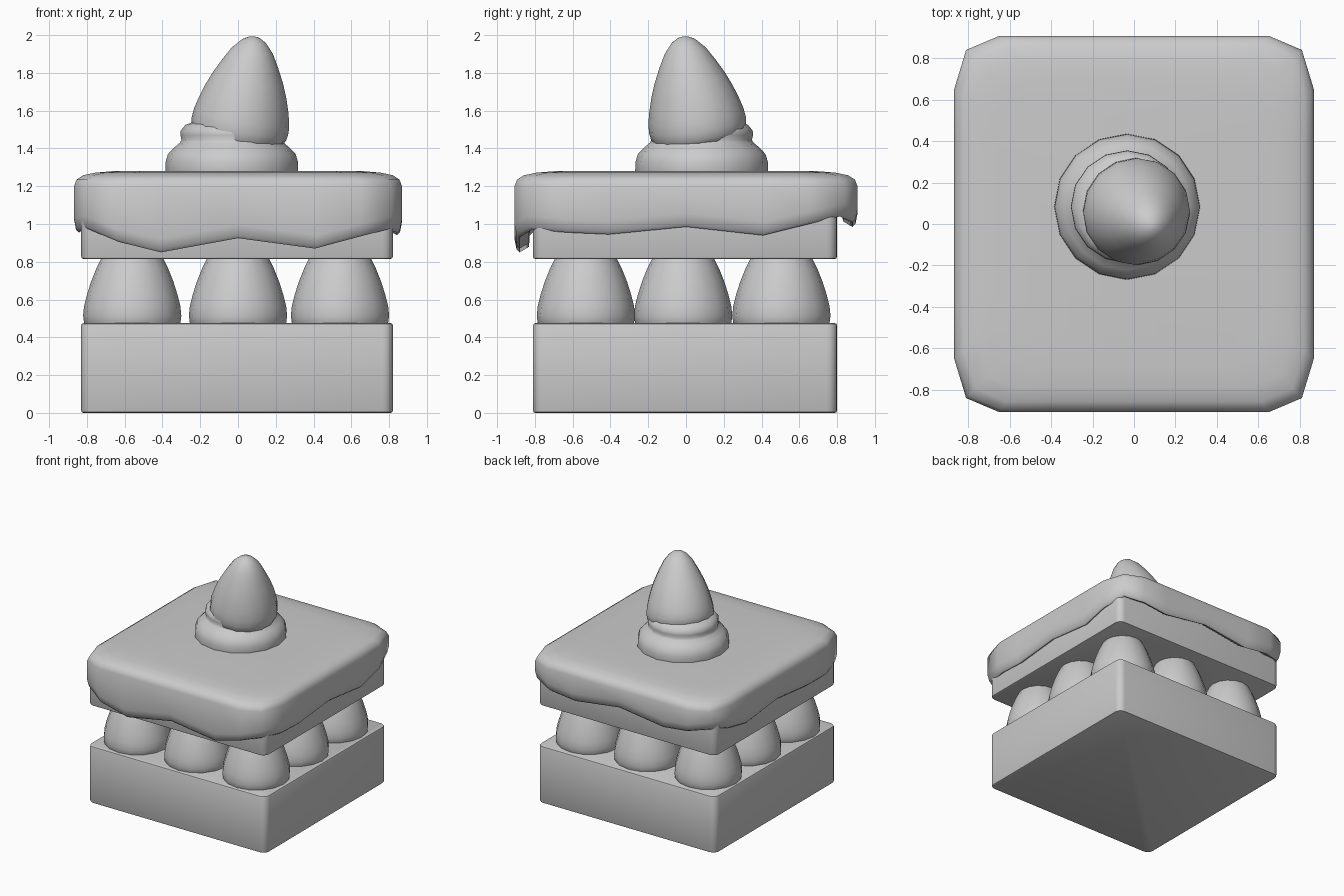
import bpy, bmesh, math
from mathutils import Vector

if "Cube" in bpy.data.objects:
    bpy.data.objects.remove(bpy.data.objects["Cube"])


def finish(name, bm, angle=40):
    bmesh.ops.recalc_face_normals(bm, faces=bm.faces)
    me = bpy.data.meshes.new(name)
    bm.to_mesh(me)
    bm.free()
    ob = bpy.data.objects.new(name, me)
    bpy.context.collection.objects.link(ob)
    bpy.ops.object.select_all(action='DESELECT')
    ob.select_set(True)
    bpy.context.view_layer.objects.active = ob
    bpy.ops.object.shade_smooth_by_angle(angle=math.radians(angle))
    return ob


def loft(name, rings, angle=40):
    """Skin closed rings of points and cap both ends."""
    bm = bmesh.new()
    loops = [[bm.verts.new(p) for p in ring] for ring in rings]
    n = len(loops[0])
    for a, b in zip(loops, loops[1:]):
        for i in range(n):
            j = (i + 1) % n
            bm.faces.new((a[i], a[j], b[j], b[i]))
    bm.faces.new(loops[0])
    bm.faces.new(loops[-1])
    return finish(name, bm, angle)


def lathe(name, profile, loc, axis=(0, 0, 1), segs=16, angle=60):
    def ring(r, z):
        return [(r * math.cos(2 * math.pi * i / segs),
                 r * math.sin(2 * math.pi * i / segs), z) for i in range(segs)]
    ob = loft(name, [ring(r, z) for r, z in profile], angle)
    ob.location = loc
    ob.rotation_euler = Vector((0, 0, 1)).rotation_difference(Vector(axis)).to_euler()
    return ob


def sponge(name, z0, z1):
    bm = bmesh.new()
    bmesh.ops.create_cube(bm, size=1)
    for v in bm.verts:
        v.co = (v.co.x * 1.65 - 0.005, v.co.y * 1.61 - 0.005,
                z0 + (v.co.z + 0.5) * (z1 - z0))
    upright = [e for e in bm.edges if abs(e.verts[0].co.z - e.verts[1].co.z) > 0.1]
    bmesh.ops.bevel(bm, geom=upright, offset=0.055, segments=4, profile=0.5, affect='EDGES')
    rims = [e for e in bm.edges if abs(e.verts[0].co.z - e.verts[1].co.z) < 1e-4]
    bmesh.ops.bevel(bm, geom=rims, offset=0.012, segments=2, profile=0.5, affect='EDGES')
    return finish(name, bm)


# Sponge layers
sponge("lower_sponge", 0, 0.475)
sponge("upper_sponge", 0.815, 1.22)

# Strawberries between the layers
BERRY = [(0.19, -0.05), (0.235, -0.035), (0.255, 0), (0.26, 0.04), (0.255, 0.09),
         (0.24, 0.15), (0.218, 0.22), (0.19, 0.29), (0.15, 0.37), (0.11, 0.44),
         (0.065, 0.49), (0.03, 0.51), (0.006, 0.515)]
for i, x in enumerate((-0.56, 0.0, 0.54)):
    for j, y in enumerate((-0.53, -0.015, 0.505)):
        lathe(f"filling_berry_{i}{j}", BERRY, (x, y, 0.475))

# Icing slab with a wavy dripping skirt: outline points (x, y, lower edge z)
front = [.905, .85, .925, .87, .93]
right = [.955, .945, .985, .94, .995]
back = [1.01, .985, 1.04, .985, 1.01]
left = [1.0, .955, 1.0, .96, .96]
steps = (-0.65, -0.42, 0, 0.42, 0.65)
outline = [(-0.81, -0.84, 0.97)]
outline += [(s, -0.908, z) for s, z in zip(steps, front)] + [(0.81, -0.84, 0.97)]
outline += [(0.868, s, z) for s, z in zip(steps, right)] + [(0.81, 0.84, 1.04)]
outline += [(-s, 0.908, z) for s, z in zip(steps, back)] + [(-0.81, 0.84, 1.04)]
outline += [(-0.868, -s, z) for s, z in zip(steps, left)]


def icing_ring(inset, z=None, lift=0):
    return [(x * (1 - inset), y * (1 - inset), b + lift if z is None else z)
            for x, y, b in outline]


loft("icing", [icing_ring(0.24, 1.28), icing_ring(0.13, 1.272), icing_ring(0.055, 1.258),
               icing_ring(0.015, 1.235), icing_ring(0, 1.2), icing_ring(0, None, 0.07),
               icing_ring(0.012, None, 0.015), icing_ring(0.03, None, 0),
               icing_ring(0.085, None, 0.03), icing_ring(0.1, 1.15)], 50)

# Cream swirl
lathe("cream_swirl", [(0.345, -0.03), (0.352, 0), (0.35, 0.05), (0.338, 0.09), (0.305, 0.125),
                      (0.275, 0.15), (0.266, 0.165), (0.272, 0.19), (0.27, 0.215),
                      (0.245, 0.245), (0.19, 0.265), (0.08, 0.275)], (-0.033, 0.083, 1.28))

# Tilted strawberry on top
lathe("top_berry", [(r, z * 1.01) for r, z in BERRY], (0.005, 0.067, 1.485), (0.165, -0.165, 1))
